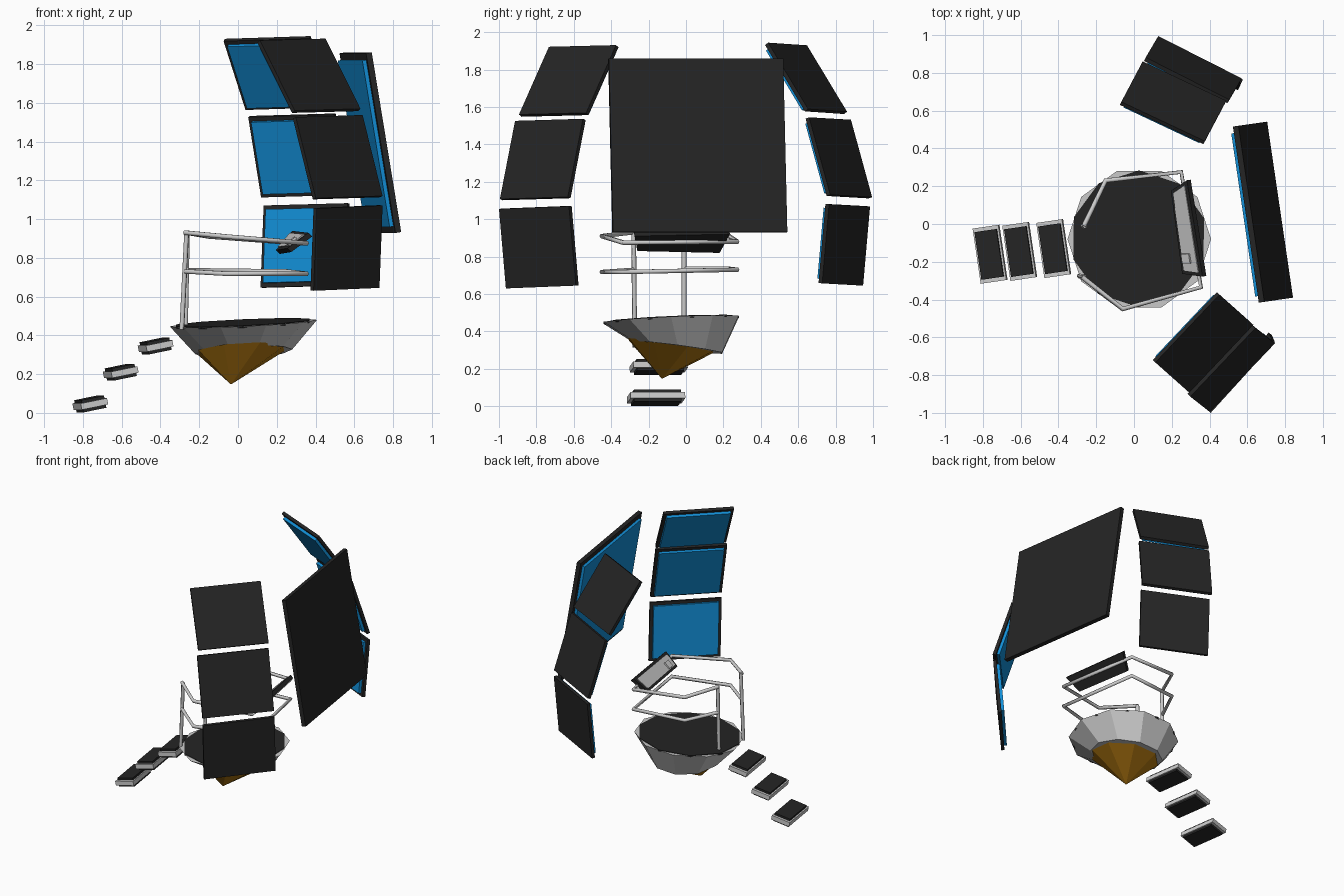
import bpy, bmesh, math
from mathutils import Vector as V

if "Cube" in bpy.data.objects:
    bpy.data.objects.remove(bpy.data.objects["Cube"])

def material(name, rgb):
    m = bpy.data.materials.new(name)
    m.diffuse_color = (*rgb, 1)
    m.use_nodes = True
    m.node_tree.nodes["Principled BSDF"].inputs["Base Color"].default_value = m.diffuse_color
    return m

DARK = material("dark", (.018, .018, .018))
BLUE = material("screen_blue", (.006, .27, .67))
ORANGE = material("orange", (.45, .19, .006))

def loft(name, rings, mat=None):
    """Skin a stack of equal rings and cap both ends."""
    bm = bmesh.new()
    loops = [[bm.verts.new(p) for p in r] for r in rings]
    n = len(loops[0])
    for a, b in zip(loops, loops[1:]):
        for i in range(n):
            bm.faces.new((a[i], a[(i + 1) % n], b[(i + 1) % n], b[i]))
    bm.faces.new(loops[0])
    bm.faces.new(loops[-1])
    bmesh.ops.recalc_face_normals(bm, faces=bm.faces)
    me = bpy.data.meshes.new(name)
    bm.to_mesh(me)
    bm.free()
    ob = bpy.data.objects.new(name, me)
    bpy.context.collection.objects.link(ob)
    if mat:
        me.materials.append(mat)
    return ob

def ring(c, r, n, sx, sy, phase=0):
    """Regular polygon in a plane with slopes sx, sy."""
    out = []
    for i in range(n):
        a = 2 * math.pi * i / n + phase
        x, y = r * math.cos(a), r * math.sin(a)
        out.append(V((c[0] + x, c[1] + y, c[2] + sx * x + sy * y)))
    return out

def inset(quad, d):
    """Move the corners of a quad inwards along both edges."""
    return [p + d * ((quad[(i + 1) % 4] - p).normalized() + (quad[i - 1] - p).normalized())
            for i, p in enumerate(quad)]

def inward(quad):
    n = (quad[1] - quad[0]).cross(quad[3] - quad[0]).normalized()
    mid = sum(quad, V()) / 4 - V((.02, -.07, 0))
    return n if n.x * mid.x + n.y * mid.y < 0 else -n

def slab(name, quad, start, end, mat=None):
    n = inward(quad)
    return loft(name, [[p + n * start for p in quad], [p + n * end for p in quad]], mat)

def screen(name, a, b, d, t, margin):
    """Dark backing from three outer corners, blue screen on the inside."""
    a, b, d = V(a), V(b), V(d)
    quad = [a, b, b + d - a, d]
    slab(name + "_backing", quad, 0, t, DARK)
    slab(name + "_display", inset(quad, margin), t - .005, t + .02, BLUE)

# Main screen and the two stacks of side screens
screen("main_screen", (.69, -.412, 1.86), (.553, .52, 1.86), (.842, -.39, .933), .03, .035)
sides = {
    "near_low": ((.406, -1, 1.055), (.746, -.626, 1.07), (.39, -.963, .63)),
    "near_mid": ((.298, -.914, 1.526), (.643, -.551, 1.537), (.401, -.995, 1.108)),
    "near_top": ((.113, -.733, 1.922), (.452, -.374, 1.931), (.293, -.893, 1.56)),
    "far_low": ((.142, .984, 1.068), (.576, .765, 1.08), (.126, .947, .645)),
    "far_mid": ((.062, .882, 1.532), (.504, .658, 1.545), (.1285, .995, 1.118)),
    "far_top": ((-.067, .647, 1.93), (.375, .439, 1.944), (.046, .861, 1.575)),
}
for key, corners in sides.items():
    screen(key + "_screen", *corners, .022, .022)

# Platform: faceted bowl, dark floor, orange thruster cone
loft("platform_bowl", [ring((.03, -.045, .315), .25, 10, .05, -.13),
                       ring((.028, -.08, .463), .38, 10, .045, .045)])
loft("platform_floor", [ring((.025, -.078, .455), .362, 10, .045, .045, .31),
                        ring((.025, -.078, .467), .362, 10, .045, .045, .31)], DARK)
loft("thruster_cone", [ring((-.036, -.128, .148), .002, 8, 0, 0, .39),
                       ring((.022, -.08, .325), .245, 8, .06, -.15, .39)], ORANGE)

# Handrails: two C-shaped loops and two posts
def tube(name, pts, r=.013):
    cu = bpy.data.curves.new(name, 'CURVE')
    cu.dimensions = '3D'
    cu.bevel_depth = r
    cu.bevel_resolution = 1
    cu.use_fill_caps = True
    sp = cu.splines.new('POLY')
    sp.points.add(len(pts) - 1)
    for q, p in zip(sp.points, pts):
        q.co = (*p, 1)
    ob = bpy.data.objects.new(name, cu)
    bpy.context.collection.objects.link(ob)

plan = [(-.265, -.01), (-.15, .23), (.25, .275), (.355, -.335), (-.06, -.45), (-.275, -.28)]
tube("upper_rail", [(*p, z) for p, z in zip(plan, (.93, .91, .88, .875, .91, .93))])
tube("lower_rail", [(*p, z) for p, z in zip(plan, (.735, .735, .73, .718, .718, .73))])
tube("far_post", [(-.26, -.01, .93), (-.27, -.01, .44)])
tube("near_post", [(-.265, -.28, .93), (-.29, -.275, .43)])

# Control console leaning towards the operator
console = [V(p) for p in ((.3, .235, .92), (.383, -.275, .91), (.275, -.26, .83), (.215, .18, .82))]
slab("console_body", console, 0, .028, DARK)
slab("console_face", inset(console, .02), .02, .034)
a, b, c, d = console
pad = [a.lerp(b, s).lerp(d.lerp(c, s), t) for s, t in ((.76, .45), (.87, .45), (.87, .85), (.76, .85))]
slab("console_button", pad, .03, .045)

# Floating steps: grey frame with dark tread above and below
def box(name, loc, size, rot, mat=None):
    x, y, z = (s / 2 for s in size)
    ob = loft(name, [[V((-x, -y, h)), V((x, -y, h)), V((x, y, h)), V((-x, y, h))] for h in (-z, z)], mat)
    ob.location, ob.rotation_euler = loc, rot

for i, loc in enumerate(((-.425, -.13, .345), (-.605, -.145, .21), (-.762, -.16, .046))):
    rot = (0, -.2, .146)
    box(f"step_frame_{i+1}", loc, (.14, .295, .033), rot)
    box(f"step_tread_{i+1}", loc, (.12, .255, .064), rot, DARK)
